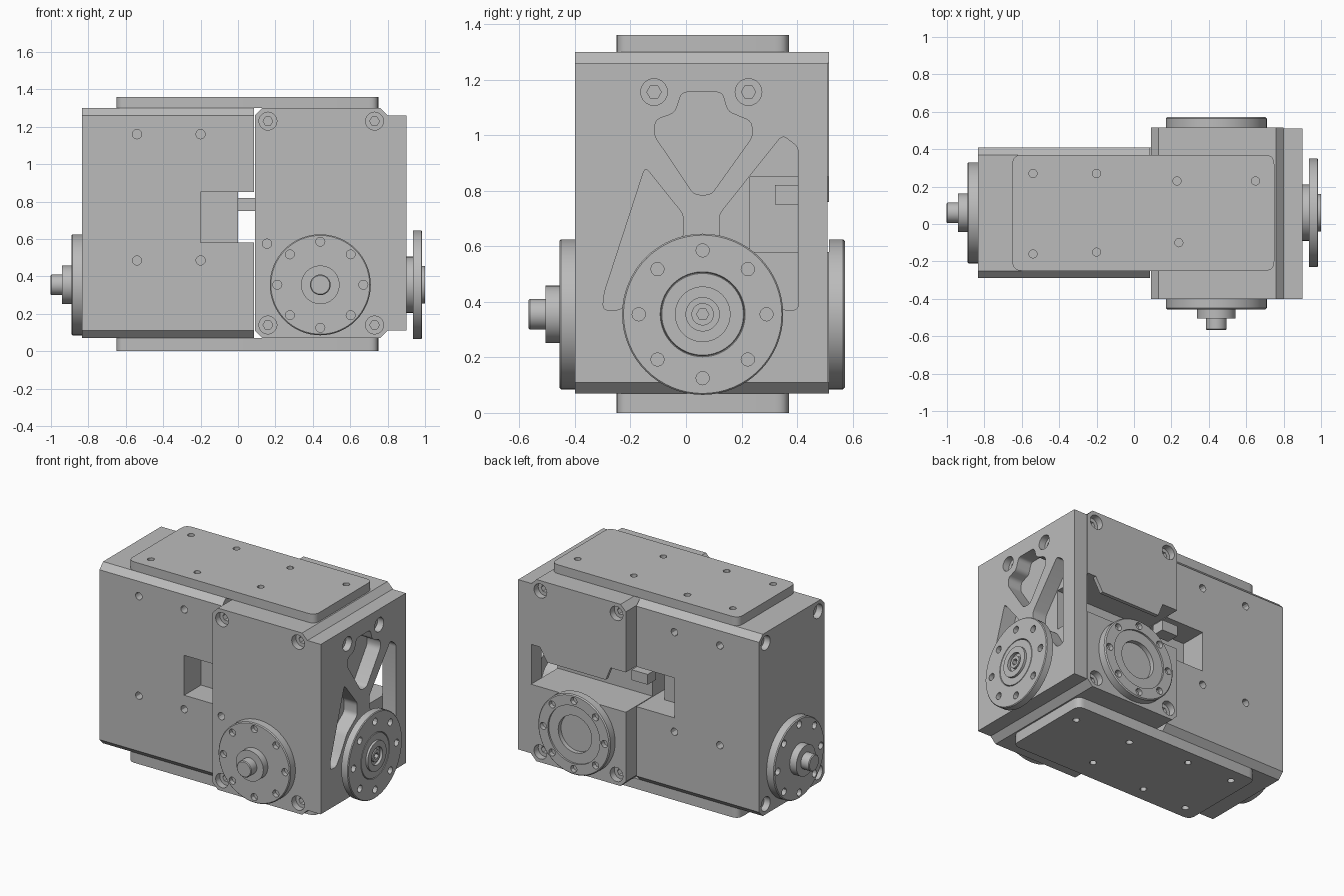
import bpy, bmesh
from math import pi, cos, sin, radians
from mathutils import Vector, Matrix

if "Cube" in bpy.data.objects:
    bpy.data.objects.remove(bpy.data.objects["Cube"])

grey = bpy.data.materials.new("machined_grey")
grey.use_nodes = True
grey.diffuse_color = (0.5, 0.5, 0.5, 1)
grey.node_tree.nodes["Principled BSDF"].inputs["Base Color"].default_value = (0.5, 0.5, 0.5, 1)
parts = []


def make(name, bm, keep=True):
    bmesh.ops.recalc_face_normals(bm, faces=bm.faces)
    mesh = bpy.data.meshes.new(name)
    bm.to_mesh(mesh)
    bm.free()
    mesh.materials.append(grey)
    ob = bpy.data.objects.new(name, mesh)
    bpy.context.collection.objects.link(ob)
    if keep:
        parts.append(ob)
    return ob


def place(axis, p, q, h):
    return {"x": (h, p, q), "y": (p, h, q), "z": (p, q, h)}[axis]


def add_prism(bm, axis, pts, lo, hi):
    a = [bm.verts.new(place(axis, p, q, lo)) for p, q in pts]
    b = [bm.verts.new(place(axis, p, q, hi)) for p, q in pts]
    bm.faces.new(a)
    bm.faces.new(b)
    for i in range(len(pts)):
        j = (i + 1) % len(pts)
        bm.faces.new((a[i], a[j], b[j], b[i]))


def prism(name, axis, pts, lo, hi, keep=True):
    bm = bmesh.new()
    add_prism(bm, axis, pts, lo, hi)
    return make(name, bm, keep)


def circle(p, q, r, n=20):
    return [(p + r * cos(2 * pi * i / n), q + r * sin(2 * pi * i / n)) for i in range(n)]


def rect(p0, p1, q0, q1):
    return [(p0, q0), (p1, q0), (p1, q1), (p0, q1)]


def soften(pts, r, n):
    """Cut each corner back by r; n = 1 chamfers, more steps round it."""
    out = []
    for i, c in enumerate(pts):
        c, before, after = Vector(c), Vector(pts[i - 1]), Vector(pts[(i + 1) % len(pts)])
        a = c + (before - c).normalized() * min(r, (before - c).length * 0.45)
        b = c + (after - c).normalized() * min(r, (after - c).length * 0.45)
        for k in range(n + 1):
            t = k / n
            out.append(tuple(a * (1 - t) ** 2 + c * 2 * t * (1 - t) + b * t * t))
    return out


def cut(ob, cutter):
    cutter.hide_render = True
    mod = ob.modifiers.new("cut", "BOOLEAN")
    mod.operation = "DIFFERENCE"
    mod.solver = "EXACT"
    mod.object = cutter
    dg = bpy.context.evaluated_depsgraph_get()
    dg.update()
    mesh = bpy.data.meshes.new_from_object(ob.evaluated_get(dg))
    ob.modifiers.clear()
    ob.data = mesh
    bpy.data.objects.remove(cutter)


def cut_prism(ob, axis, pts, lo, hi):
    cut(ob, prism("cutter", axis, pts, lo, hi, False))


def cut_holes(ob, axis, centres, r, lo, hi, n=20):
    bm = bmesh.new()
    for p, q in centres:
        add_prism(bm, axis, circle(p, q, r, n), lo, hi)
    cut(ob, make("cutter", bm, False))


def screw_wells(ob, axis, centres, face, out):
    """Counterbores with a hexagonal socket in the floor."""
    cut_holes(ob, axis, centres, 0.048, face - out * 0.045, face + out * 0.1)
    cut_holes(ob, axis, centres, 0.026, face - out * 0.08, face - out * 0.03, 6)


def flange(name, origin, out, profile, face, holes=8, seg=64):
    """Turned part: profile of (radius, height), with a ring of bolt holes."""
    bm = bmesh.new()
    vs = [bm.verts.new((r, 0, h)) for r, h in profile]
    es = [bm.edges.new((vs[i], vs[i + 1])) for i in range(len(vs) - 1)]
    bmesh.ops.spin(bm, geom=vs + es, cent=(0, 0, 0), axis=(0, 0, 1), angle=2 * pi, steps=seg)
    bmesh.ops.remove_doubles(bm, verts=bm.verts, dist=0.0005)
    ob = make(name, bm)
    ring = circle(0, 0, 0.23, holes)
    cut_holes(ob, "z", ring, 0.024, face - 0.03, face + 0.02, 12)
    turn = Vector((0, 0, 1)).rotation_difference(Vector(out)).to_matrix().to_4x4()
    ob.data.transform(Matrix.Translation(origin) @ turn)
    return ob


# Left gearbox: chamfered block with a window
left = prism("left_gearbox", "x", soften(rect(-0.29, 0.41, 0.07, 1.3), 0.04, 1), -0.835, 0.085)
window = rect(-0.2, 0.3, 0.58, 0.85)
cut_prism(left, "y", window, -1, -0.11)
cut_prism(left, "y", window, 0.23, 1)
cut_prism(left, "y", rect(0, 0.3, 0.58, 0.85), -0.5, 0.6)
bolts = [(x, z) for x in (-0.54, -0.2) for z in (0.485, 1.16)]
cut_holes(left, "y", bolts, 0.025, -0.4, -0.23, 12)
cut_holes(left, "y", bolts, 0.025, 0.35, 0.5, 12)
screw_wells(left, "x", [(y, z) for y in (-0.22, 0.34) for z in (0.14, 1.23)], -0.835, -1)

# Right gearbox: block turned sideways with a slot across its back
right = prism("right_gearbox", "y", soften(rect(0.09, 0.8, 0.07, 1.3), 0.04, 1), -0.4, 0.515)
cut_prism(right, "x", rect(0.23, 0.7, 0.58, 0.85), 0, 1)
corners = [(x, z) for x in (0.16, 0.73) for z in (0.14, 1.23)]
screw_wells(right, "y", corners, -0.4, -1)
screw_wells(right, "y", corners, 0.515, 1)
cut_holes(right, "y", [(0.155, 0.575)], 0.025, -0.5, -0.34, 12)
prism("slot_cover_tab", "y", [(0.2, 0.86), (0.24, 0.76), (0.68, 0.76), (0.74, 0.86)], 0.49, 0.515)
prism("link_tab", "y", rect(0, 0.12, 0.75, 0.82), 0.32, 0.41)

# Side bracket with lightening cut-outs
side = prism("side_bracket", "x", rect(-0.4, 0.51, 0.11, 1.26), 0.8, 0.9)
top_hole = [(-0.115, 1.0), (-0.11, 1.055), (-0.04, 1.08), (-0.015, 1.155), (0.13, 1.155),
            (0.15, 1.085), (0.235, 1.05), (0.24, 0.995), (0.09, 0.785), (0.03, 0.785)]
front_hole = [(-0.147, 0.885), (-0.01, 0.715), (-0.01, 0.63), (-0.12, 0.55),
              (-0.19, 0.43), (-0.235, 0.37), (-0.3, 0.37), (-0.295, 0.43)]
back_hole = [(0.347, 1.0), (0.404, 0.957), (0.404, 0.37), (0.345, 0.37),
             (0.3, 0.43), (0.23, 0.55), (0.12, 0.63), (0.12, 0.715)]
for hole in (top_hole, front_hole, back_hole):
    cut_prism(side, "x", soften(hole, 0.02, 3), 0.7, 1)
screw_wells(side, "x", [(-0.115, 1.155), (0.225, 1.155)], 0.9, 1)

# Mounting plates above and below
plate = soften(rect(-0.65, 0.75, -0.25, 0.37), 0.05, 5)
dots = [(-0.54, 0.27), (-0.2, 0.27), (-0.54, -0.16), (-0.2, -0.15), (0.23, 0.23), (0.65, 0.23), (0.24, -0.1)]
top = prism("top_plate", "z", plate, 1.3, 1.36)
cut_holes(top, "z", dots, 0.022, 1.32, 1.4, 12)
bottom = prism("bottom_plate", "z", plate, 0, 0.07)
cut_holes(bottom, "z", dots, 0.022, -0.05, 0.04, 12)

# Turned flanges: two with shafts, one open seat, one output disc
shaft = [(0, 0), (0.27, 0), (0.27, 0.05), (0.264, 0.056), (0.103, 0.056), (0.103, 0.105),
         (0.055, 0.105), (0.055, 0.162), (0.05, 0.167), (0, 0.167)]
flange("front_shaft_flange", (0.44, -0.4, 0.355), (0, -1, 0), shaft, 0.056)
flange("left_shaft_flange", (-0.835, 0.06, 0.355), (-1, 0, 0), shaft, 0.056)
seat = [(0, 0), (0.27, 0), (0.27, 0.05), (0.263, 0.057), (0.195, 0.057), (0.195, 0.045),
        (0.125, 0.045), (0.125, 0.015), (0, 0.015)]
flange("back_seat_flange", (0.44, 0.515, 0.355), (0, 1, 0), seat, 0.057)
disc = [(0, 0), (0.15, 0), (0.15, 0.035), (0.29, 0.035), (0.29, 0.08), (0.285, 0.085),
        (0.153, 0.085), (0.15, 0.078), (0.147, 0.085), (0.1, 0.085), (0.1, 0.1),
        (0.06, 0.1), (0.06, 0.08), (0.04, 0.08), (0.04, 0.095), (0, 0.095)]
output = flange("output_disc", (0.9, 0.06, 0.355), (1, 0, 0), disc, 0.085)
cut_holes(output, "x", [(0.06, 0.355)], 0.022, 0.97, 1.05, 6)

# Smooth the round walls, keep machined edges crisp
bpy.ops.object.select_all(action="DESELECT")
for ob in parts:
    ob.select_set(True)
bpy.context.view_layer.objects.active = parts[0]
bpy.ops.object.shade_smooth_by_angle(angle=radians(30))
